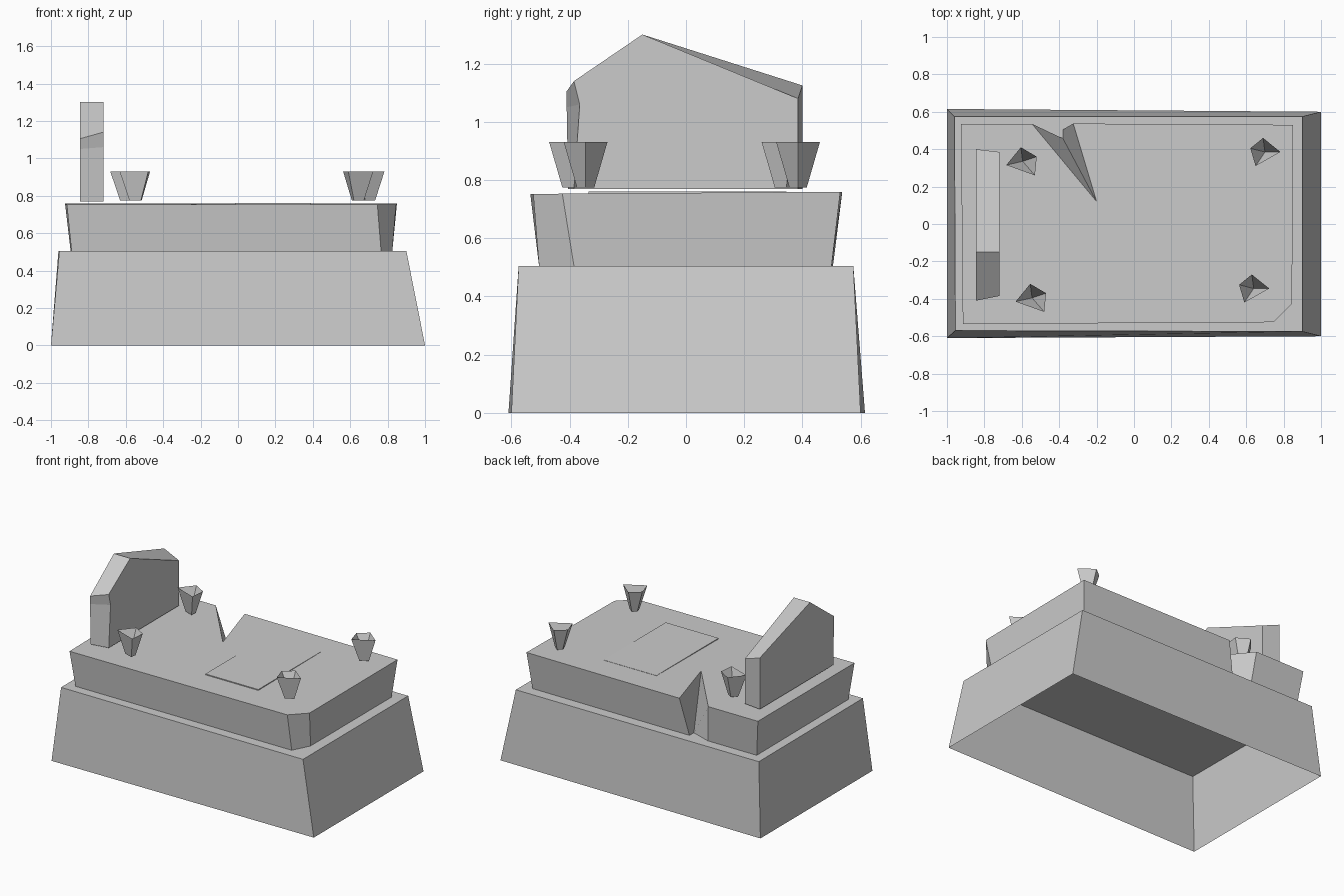
import bpy
import bmesh

cube = bpy.data.objects.get("Cube")
if cube:
    bpy.data.objects.remove(cube, do_unlink=True)

# One plain stone colour
stone = bpy.data.materials.new("stone_grey")
stone.use_nodes = True
stone.diffuse_color = (0.6, 0.6, 0.6, 1)
stone.node_tree.nodes["Principled BSDF"].inputs["Base Color"].default_value = stone.diffuse_color


def loft(name, first, second, cap_first=True, pit=None):
    """Join two matching rings; cap the ends, or sink the second end to a pit point."""
    bm = bmesh.new()
    a = [bm.verts.new(p) for p in first]
    b = [bm.verts.new(p) for p in second]
    n = len(a)
    for i in range(n):
        j = (i + 1) % n
        bm.faces.new((a[i], a[j], b[j], b[i]))
    if cap_first:
        bm.faces.new(a[::-1])
    if pit:
        centre = bm.verts.new(pit)
        for i in range(n):
            bm.faces.new((b[i], b[(i + 1) % n], centre))
    else:
        bm.faces.new(b)
    bmesh.ops.recalc_face_normals(bm, faces=bm.faces)
    mesh = bpy.data.meshes.new(name)
    bm.to_mesh(mesh)
    bm.free()
    mesh.materials.append(stone)
    obj = bpy.data.objects.new(name, mesh)
    bpy.context.collection.objects.link(obj)
    return obj


def at_z(points, z):
    return [(x, y, z) for x, y in points]


def at_x(points, x):
    return [(x, y, z) for y, z in points]


# Tapered plinth, hollow underneath
loft("plinth",
     at_z([(-1, -0.61), (1, -0.6), (1, 0.6), (-1, 0.615)], 0),
     at_z([(-0.955, -0.57), (0.9, -0.575), (0.9, 0.575), (-0.96, 0.575)], 0.505),
     cap_first=False)

# Flared slab with a clipped corner and a wedge-shaped crack in the back edge
slab_foot = [(-0.89, -0.505), (0.765, -0.505), (0.825, -0.385), (0.825, 0.5),
             (-0.38, 0.505), (-0.38, 0.457), (-0.52, 0.505), (-0.895, 0.505)]
slab_rim = [(-0.915, -0.535), (0.745, -0.525), (0.845, -0.425), (0.85, 0.53),
            (-0.325, 0.537), (-0.2, 0.12), (-0.545, 0.535), (-0.925, 0.535)]
loft("slab", at_z(slab_foot, 0.505),
     [(x, y, 0.756 + 0.007 * y) for x, y in slab_rim], cap_first=False)

# Thin panel set on the slab
panel = [(-0.015, -0.335), (0.39, -0.335), (0.39, 0.345), (-0.015, 0.345)]
loft("top_panel", at_z(panel, 0.752), at_z(panel, 0.76))

# Worn headstone with bevelled shoulders
outer = [(-0.405, 0.77), (-0.41, 1.05), (-0.41, 1.105), (-0.15, 1.3), (0.4, 1.125), (0.4, 0.77)]
inner = [(-0.385, 0.77), (-0.365, 1.06), (-0.385, 1.14), (-0.15, 1.3), (0.385, 1.08), (0.385, 0.77)]
loft("headstone", at_x(outer, -0.845), at_x(inner, -0.72))

# Four small hollow cups, mirrored from side to side
cup = [(-0.088, -0.02), (-0.01, 0.075), (0.075, 0.025), (0.065, -0.075)]
spots = {"back_right_cup": (-0.595, 0.335, 1), "front_right_cup": (-0.545, -0.395, 1),
         "back_left_cup": (0.7, 0.385, -1), "front_left_cup": (0.64, -0.345, -1)}
for name, (cx, cy, side) in spots.items():
    if side < 0:
        ring = [(-0.078, 0.02), (-0.01, 0.075), (0.083, 0), (-0.05, -0.075)]
    else:
        ring = cup
    foot = [(cx + 0.4 * x, cy + 0.4 * y, 0.775) for x, y in ring]
    rim = [(cx + x, cy + y, 0.93) for x, y in ring]
    loft(name, foot, rim, pit=(cx, cy, 0.79))
